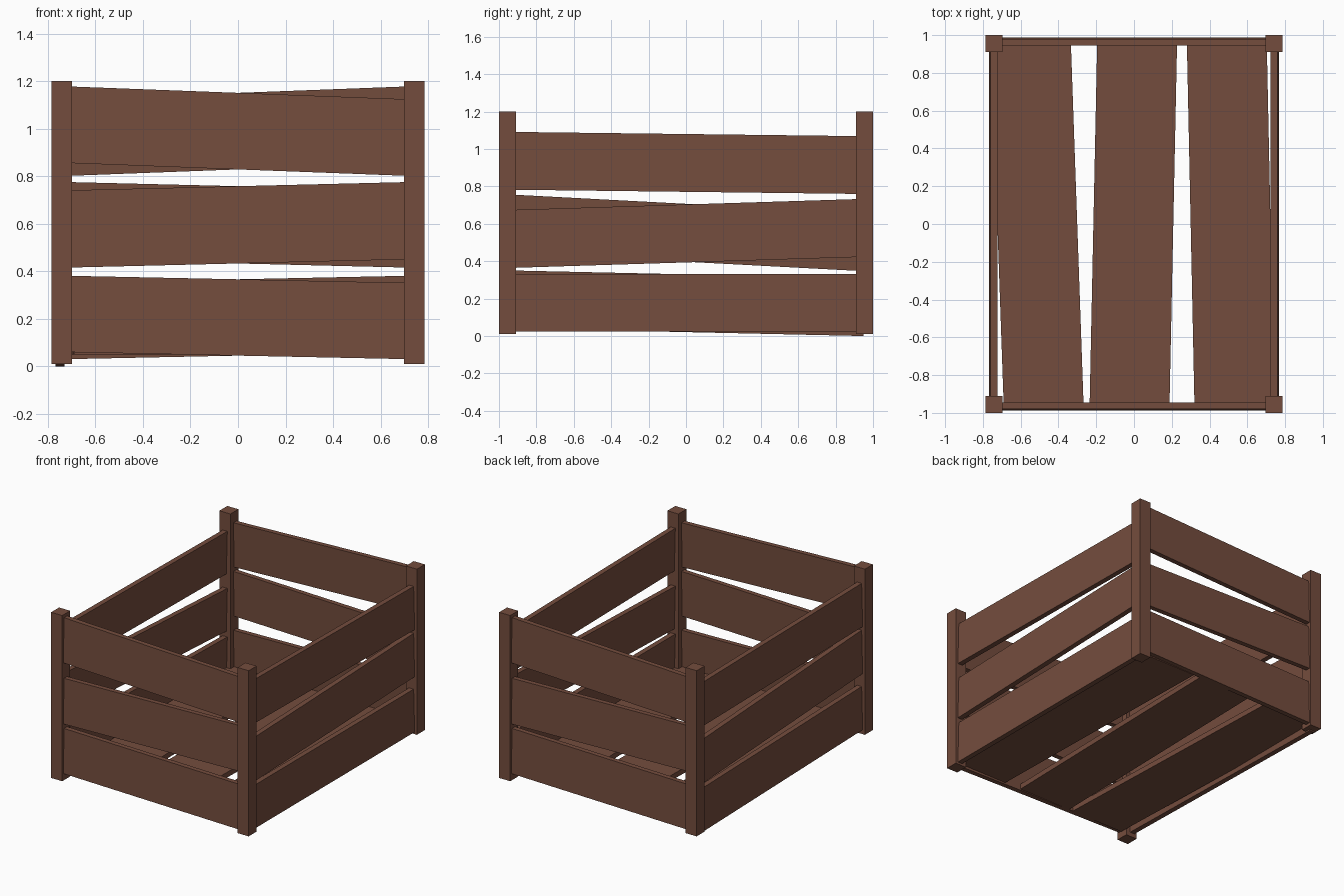
import bpy, bmesh

if "Cube" in bpy.data.objects:
    bpy.data.objects.remove(bpy.data.objects["Cube"])

wood = bpy.data.materials.new("brown_wood")
wood.diffuse_color = (0.175, 0.073, 0.047, 1.0)
wood.use_nodes = True
wood.node_tree.nodes["Principled BSDF"].inputs["Base Color"].default_value = wood.diffuse_color


def block(name, bottom, top):
    """Solid between two matching four-point outlines."""
    bm = bmesh.new()
    lo = [bm.verts.new(p) for p in bottom]
    hi = [bm.verts.new(p) for p in top]
    bm.faces.new(lo[::-1])
    bm.faces.new(hi)
    for i in range(4):
        j = (i + 1) % 4
        bm.faces.new((lo[i], lo[j], hi[j], hi[i]))
    bmesh.ops.recalc_face_normals(bm, faces=bm.faces)
    mesh = bpy.data.meshes.new(name)
    bm.to_mesh(mesh)
    bm.free()
    mesh.materials.append(wood)
    bpy.context.collection.objects.link(bpy.data.objects.new(name, mesh))


def wall_plank(name, axis, side, half, ref, inner, outer, z0, z1, height):
    """Sloping wall plank; z0 and z1 are its lower edge at -ref and +ref."""
    lean = 0.008  # the foot sits slightly further out than the top

    def point(u, w, z):
        return (u, side * w, z) if axis == "x" else (side * w, u, z)

    def edge(up, shift):
        pts = []
        for u, w in ((-half, inner), (half, inner), (half, outer), (-half, outer)):
            z = z0 + (z1 - z0) * (u + ref) / (2 * ref) + up
            pts.append(point(u, w + shift, z))
        return pts

    block(name, edge(0, 0), edge(height, -lean))


# corner posts
for sx, nx in ((-1, "left"), (1, "right")):
    for sy, ny in ((-1, "front"), (1, "back")):
        outline = [(sx * a, sy * b) for a, b in
                   ((0.697, 0.91), (0.785, 0.91), (0.785, 1.0), (0.697, 1.0))]
        block(f"post_{ny}_{nx}", [(x, y, 0.01) for x, y in outline],
              [(x, y, 1.2) for x, y in outline])

# front and back planks, sloping opposite ways
for i, (z0, z1, h) in enumerate(((0.06, 0.031, 0.321), (0.416, 0.45, 0.325),
                                 (0.855, 0.802, 0.322))):
    wall_plank(f"front_plank_{i}", "x", -1, 0.74, 0.7, 0.952, 0.987, z0, z1, h)
    wall_plank(f"back_plank_{i}", "x", 1, 0.74, 0.7, 0.952, 0.987, z1, z0, h)

# right and left planks
for i, (z0, z1, h) in enumerate(((0.025, 0.025, 0.306), (0.365, 0.422, 0.31),
                                 (0.782, 0.76, 0.309))):
    wall_plank(f"right_plank_{i}", "y", 1, 0.95, 0.91, 0.73, 0.767, z0, z1, h)
for i, (z0, z1, h) in enumerate(((0.041, 0.001, 0.309), (0.445, 0.349, 0.31),
                                 (0.782, 0.76, 0.309))):
    wall_plank(f"left_plank_{i}", "y", -1, 0.95, 0.91, 0.73, 0.767, z0, z1, h)

# floor boards, each slightly askew: left edge at front, left edge at back
for i, (x0, x1) in enumerate(((-0.69, -0.757), (-0.235, -0.195), (0.32, 0.28))):
    w, e = 0.423, 0.955
    outline = [(x0, -e), (x0 + w, -e), (x1 + w, e), (x1, e)]
    block(f"floor_board_{i}", [(x, y, 0.05) for x, y in outline],
          [(x, y, 0.088) for x, y in outline])
